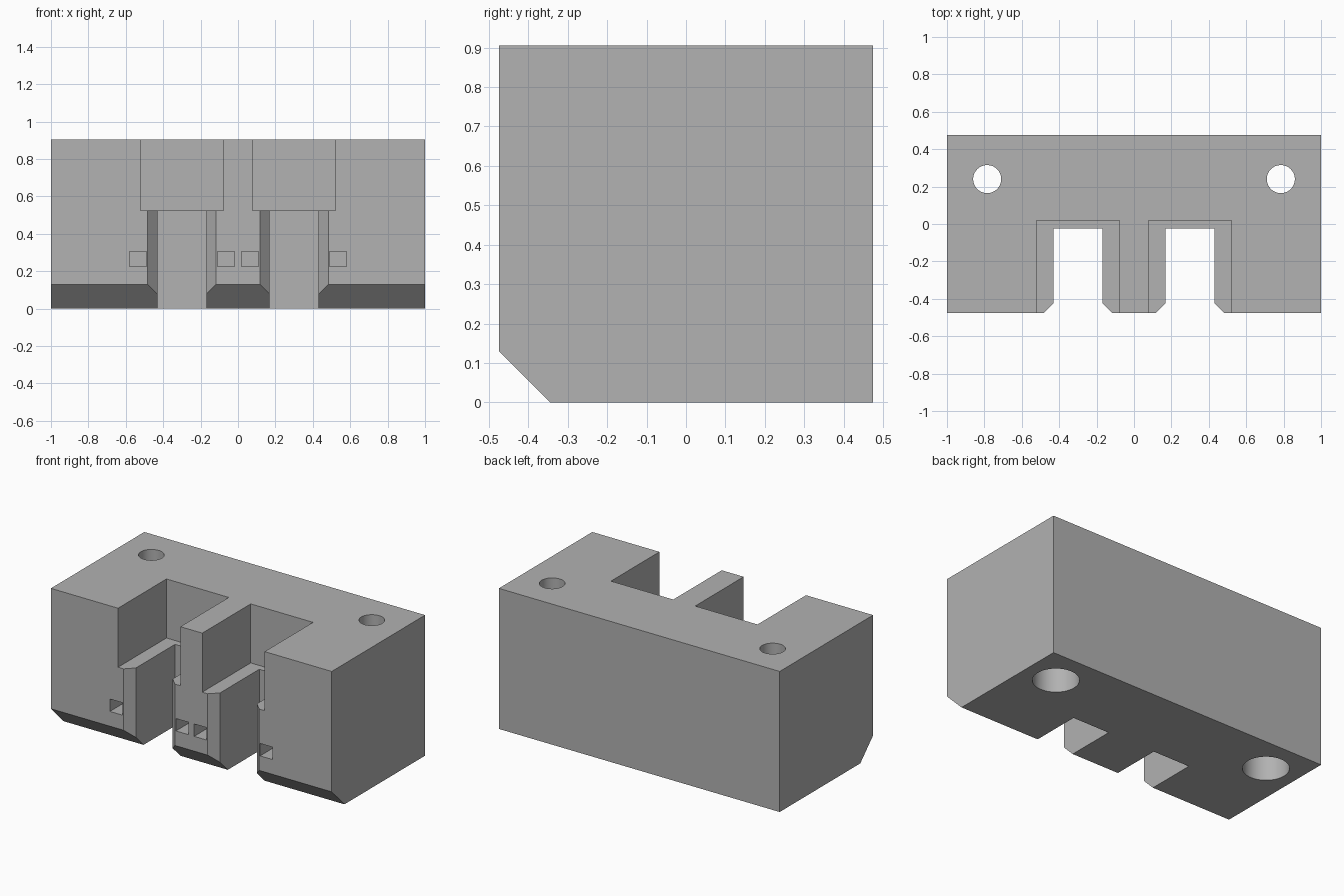
import bpy, bmesh, math

if "Cube" in bpy.data.objects:
    bpy.data.objects.remove(bpy.data.objects["Cube"])

H, D = 0.905, 0.475          # height, half depth
LEDGE = 0.525                # floor of the wide pockets

grey = bpy.data.materials.new("plain grey")
grey.diffuse_color = (0.445, 0.445, 0.445, 1)
grey.use_nodes = True
grey.node_tree.nodes["Principled BSDF"].inputs["Base Color"].default_value = grey.diffuse_color


def prism(name, pts, vec):
    """Extrude a closed 3D outline along a vector."""
    bm = bmesh.new()
    face = bm.faces.new([bm.verts.new(p) for p in pts])
    ext = bmesh.ops.extrude_face_region(bm, geom=[face])
    bmesh.ops.translate(bm, vec=vec, verts=[g for g in ext["geom"] if isinstance(g, bmesh.types.BMVert)])
    bmesh.ops.recalc_face_normals(bm, faces=bm.faces)
    me = bpy.data.meshes.new(name)
    bm.to_mesh(me)
    bm.free()
    me.materials.append(grey)
    ob = bpy.data.objects.new(name, me)
    bpy.context.collection.objects.link(ob)
    return ob


def box(name, x0, x1, y0, y1, z0, z1):
    return prism(name, [(x0, y0, z0), (x1, y0, z0), (x1, y1, z0), (x0, y1, z0)], (0, 0, z1 - z0))


def rod(name, x, y, r, z0, z1, n=64):
    ring = [(x + r * math.cos(2 * math.pi * i / n), y + r * math.sin(2 * math.pi * i / n), z0) for i in range(n)]
    return prism(name, ring, (0, 0, z1 - z0))


def cut(target, cutter):
    mod = target.modifiers.new("cut", 'BOOLEAN')
    mod.operation, mod.solver, mod.object = 'DIFFERENCE', 'EXACT', cutter
    bpy.context.view_layer.objects.active = target
    bpy.ops.object.modifier_apply(modifier=mod.name)
    bpy.data.objects.remove(cutter)


# block with bevelled lower front edge
block = prism("block", [(-1, -D, 0.13), (-1, -0.345, 0), (-1, D, 0), (-1, D, H), (-1, -D, H)], (2, 0, 0))

for s in (-1, 1):
    c = s * 0.30
    # narrow slot with flared mouth, then wide pocket above it
    w, f = 0.131, 0.183
    outline = [(c - w, -0.025), (c - w, -0.423), (c - f, -D), (c - f, -0.6),
               (c + f, -0.6), (c + f, -D), (c + w, -0.423), (c + w, -0.025)]
    cut(block, prism("slot", [(x, y, -0.1) for x, y in outline], (0, 0, 0.1 + LEDGE + 0.05)))
    cut(block, box("pocket", c - 0.222, c + 0.222, -0.7, 0.018, LEDGE, H + 0.1))
    # square holes either side of the slot
    for t in (-1, 1):
        x = c + t * 0.235
        cut(block, box("square_hole", x - 0.045, x + 0.045, -0.7, -0.1, 0.225, 0.305))
    # screw hole with a wider recess from below
    cut(block, rod("screw_hole", s * 0.785, 0.24, 0.075, -0.1, H + 0.1))
    cut(block, rod("screw_recess", s * 0.785, 0.24, 0.135, -0.1, 0.5))

block.select_set(True)
bpy.context.view_layer.objects.active = block
bpy.ops.object.shade_smooth_by_angle(angle=math.radians(25))
